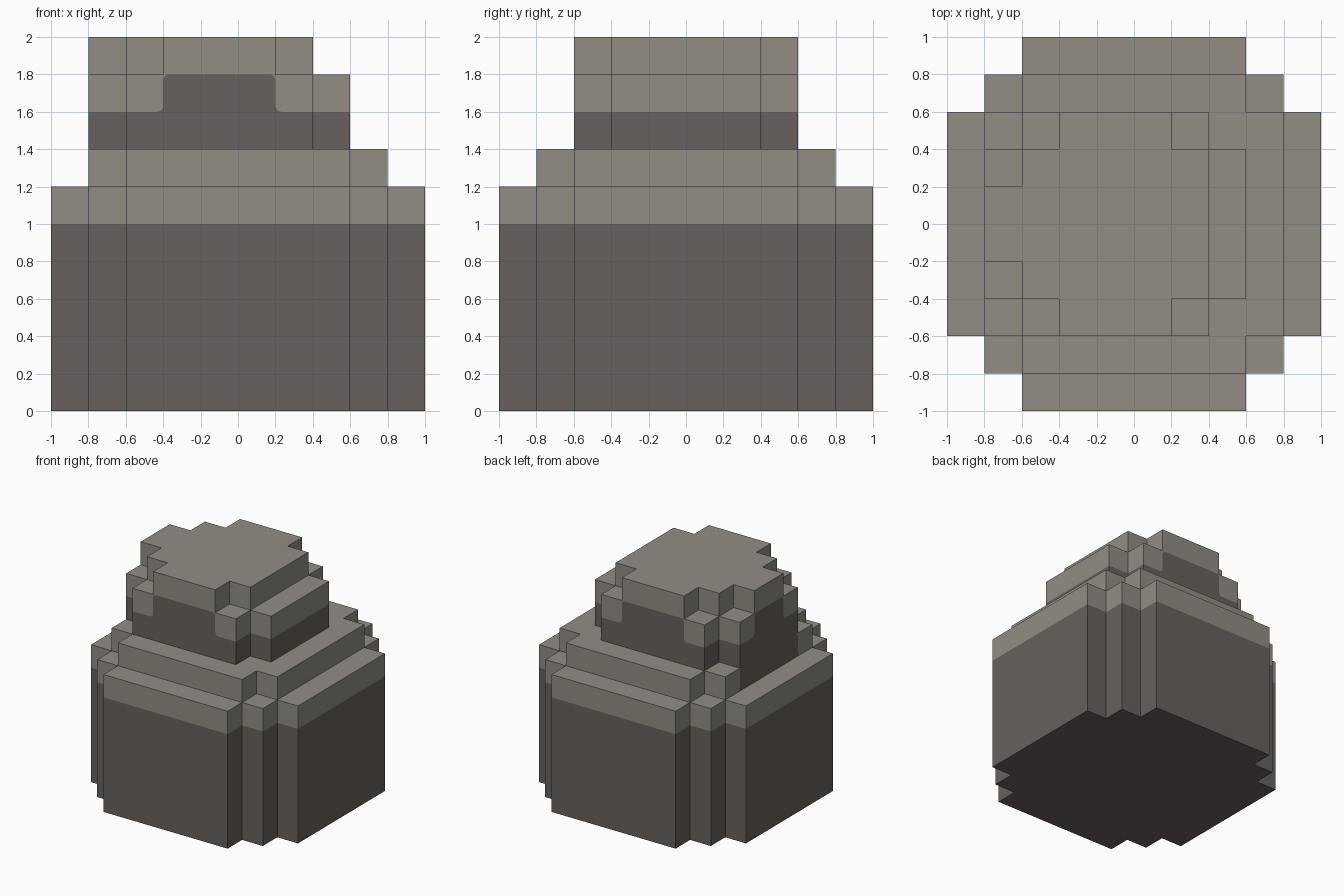
import bpy
import bmesh
import math
from mathutils import Vector

cube = bpy.data.objects.get("Cube")
if cube:
    bpy.data.objects.remove(cube, do_unlink=True)

CELL = 0.2      # block size
ROUND = 0.16    # rounding of the painted band, in blocks

# Each layer: name, bottom and top block, and its footprint boxes (x from, x to, half depth)
LAYERS = [
    ("rock_base", 0, 6, [(-5, 5, 3), (-4, 4, 4), (-3, 3, 5)]),
    ("rock_ledge", 6, 7, [(-4, 4, 3), (-3, 3, 4)]),
    ("rock_shoulder", 7, 9, [(-4, 3, 2), (-3, 2, 3)]),
    ("rock_peak", 9, 10, [(-4, 2, 1), (-3, 2, 2), (-2, 1, 3)]),
]


def make_material(name, color):
    mat = bpy.data.materials.new(name)
    mat.use_nodes = True
    mat.diffuse_color = color
    mat.node_tree.nodes["Principled BSDF"].inputs["Base Color"].default_value = color
    return mat


MATERIALS = [make_material("dark_stone", (0.136, 0.120, 0.109, 1)),
             make_material("light_stone", (0.288, 0.266, 0.227, 1))]
DARK, LIGHT = 0, 1

SOLID = {(i, j, k)
         for _, low, high, boxes in LAYERS
         for x0, x1, depth in boxes
         for i in range(x0, x1)
         for j in range(-depth, depth)
         for k in range(low, high)}


def shift(c, d):
    return (c[0] + d[0], c[1] + d[1], c[2] + d[2])


def tone(c):
    """Blocks open to the sky are light, covered ones dark."""
    return DARK if shift(c, (0, 0, 1)) in SOLID else LIGHT


def add_face(bm, points, color):
    face = bm.faces.new([bm.verts.new(p * CELL) for p in points])
    face.material_index = color


def add_side(bm, c, d):
    """One block side, with a rounded corner where the paint changes along the wall."""
    t = (-d[1], d[0], 0)
    side, along = Vector(d), Vector(t)
    middle = Vector(c) + Vector((0.5, 0.5, 0)) + side * 0.5

    def place(s, h):
        return middle + along * (s - 0.5) + Vector((0, 0, h))

    color = tone(c)
    outline = []
    for s, h in ((0, 0), (1, 0), (1, 1), (0, 1)):
        step = t if s else (-t[0], -t[1], 0)
        n = shift(c, step)
        flush = n in SOLID and shift(n, d) not in SOLID
        rounded = flush and tone(n) != color and h == (1 if color == DARK else 0)
        if not rounded:
            outline.append(place(s, h))
            continue
        cs = ROUND if s == 0 else 1 - ROUND
        ch = ROUND if h == 0 else 1 - ROUND
        start = {(0, 0): 2, (1, 0): 3, (1, 1): 0, (0, 1): 1}[s, h] * math.pi / 2
        arc = [place(cs + ROUND * math.cos(start + a * math.pi / 8),
                     ch + ROUND * math.sin(start + a * math.pi / 8)) for a in range(5)]
        outline += arc
        add_face(bm, [place(s, h)] + arc[::-1], 1 - color)
    add_face(bm, outline, color)


def add_cap(bm, c, up):
    corners = [(0, 0), (1, 0), (1, 1), (0, 1)]
    points = [Vector(c) + Vector((x, y, up)) for x, y in corners]
    add_face(bm, points if up else points[::-1], LIGHT if up else DARK)


def build_layer(name, low, high):
    bm = bmesh.new()
    for c in sorted(b for b in SOLID if low <= b[2] < high):
        for d in ((1, 0, 0), (-1, 0, 0), (0, 1, 0), (0, -1, 0)):
            if shift(c, d) not in SOLID:
                add_side(bm, c, d)
        if shift(c, (0, 0, 1)) not in SOLID:
            add_cap(bm, c, 1)
        if shift(c, (0, 0, -1)) not in SOLID:
            add_cap(bm, c, 0)
    # Merge the blocks into clean flat walls
    bmesh.ops.remove_doubles(bm, verts=bm.verts, dist=0.0005)
    bmesh.ops.dissolve_limit(bm, angle_limit=0.01, verts=bm.verts, edges=bm.edges,
                             delimit={'MATERIAL'})
    mesh = bpy.data.meshes.new(name)
    bm.to_mesh(mesh)
    bm.free()
    for mat in MATERIALS:
        mesh.materials.append(mat)
    bpy.context.collection.objects.link(bpy.data.objects.new(name, mesh))


for layer_name, bottom, top, _ in LAYERS:
    build_layer(layer_name, bottom, top)
